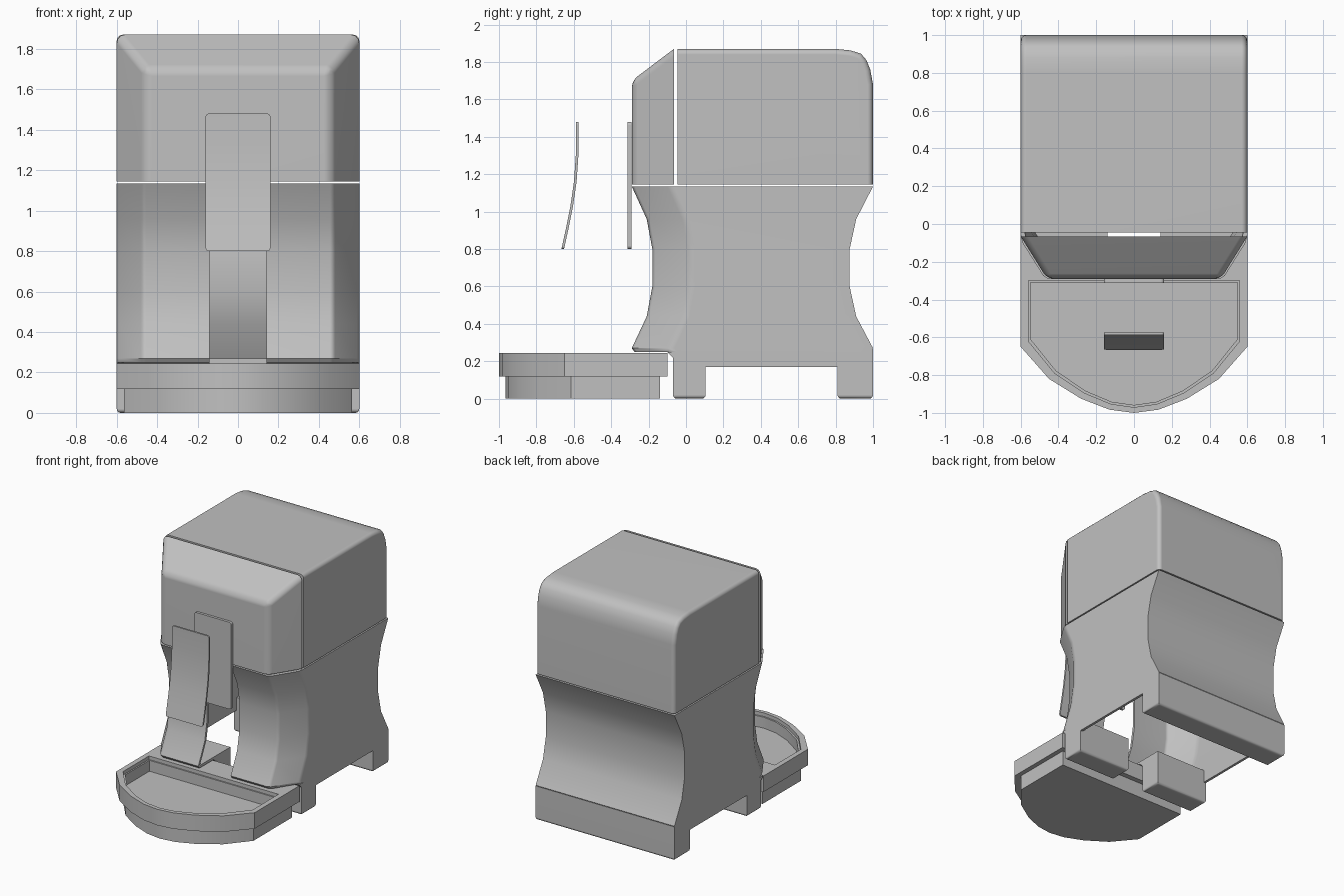
import bpy, bmesh
from mathutils import Vector

cube = bpy.data.objects.get("Cube")
if cube:
    bpy.data.objects.remove(cube, do_unlink=True)

grey = bpy.data.materials.new("plain_grey")
grey.use_nodes = True
COLOUR = (0.53, 0.53, 0.53, 1)
grey.diffuse_color = COLOUR
grey.node_tree.nodes["Principled BSDF"].inputs["Base Color"].default_value = COLOUR


def loft(name, loops, bevel=0, pick=None, segments=3):
    """Skin a list of equal-length closed loops, cap the ends, round picked edges."""
    bm = bmesh.new()
    rings = [[bm.verts.new(p) for p in loop] for loop in loops]
    n = len(rings[0])
    for a, b in zip(rings, rings[1:]):
        for i in range(n):
            j = (i + 1) % n
            bm.faces.new((a[i], a[j], b[j], b[i]))
    bm.faces.new(rings[0])
    bm.faces.new(rings[-1])
    bmesh.ops.recalc_face_normals(bm, faces=bm.faces)
    if bevel:
        edges = [e for e in bm.edges if pick is None or
                 (e.calc_face_angle(0) > 0.7 and pick(*e.verts[0].co, *e.verts[1].co))]
        bmesh.ops.bevel(bm, geom=edges, offset=bevel, segments=segments,
                        profile=0.5, affect='EDGES', clamp_overlap=True)
    mesh = bpy.data.meshes.new(name)
    bm.to_mesh(mesh)
    bm.free()
    mesh.materials.append(grey)
    obj = bpy.data.objects.new(name, mesh)
    bpy.context.collection.objects.link(obj)
    return obj


def prism(name, profile, x0, x1, **kw):
    """Extrude a (y, z) profile along x."""
    return loft(name, [[(x, y, z) for y, z in profile] for x in (x0, x1)], **kw)


def slab(name, plan, z0, z1, **kw):
    """Extrude an (x, y) plan along z."""
    return loft(name, [[(x, y, z) for x, y in plan] for z in (z0, z1)], **kw)


def rect(a0, a1, b0, b1):
    return [(a0, b0), (a1, b0), (a1, b1), (a0, b1)]


def cut(obj, *cutters):
    """Subtract cutters, bake the result and remove them."""
    for c in cutters:
        mod = obj.modifiers.new("cut", 'BOOLEAN')
        mod.operation = 'DIFFERENCE'
        mod.solver = 'EXACT'
        mod.object = c
    bpy.context.view_layer.update()
    deps = bpy.context.evaluated_depsgraph_get()
    mesh = bpy.data.meshes.new_from_object(obj.evaluated_get(deps))
    obj.modifiers.clear()
    obj.data = mesh
    for c in cutters:
        bpy.data.objects.remove(c, do_unlink=True)
    return obj


def smooth(obj, angle=0.6):
    bpy.ops.object.select_all(action='DESELECT')
    obj.select_set(True)
    bpy.context.view_layer.objects.active = obj
    bpy.ops.object.shade_smooth_by_angle(angle=angle)
    mod = obj.modifiers.new("weighted", 'WEIGHTED_NORMAL')
    mod.keep_sharp = True


# Hopper: box with a big soft curve at the top back
hopper_profile = [(-0.045, 1.145), (-0.045, 1.87), (0.8, 1.87), (0.88, 1.862), (0.935, 1.845),
                  (0.965, 1.81), (0.985, 1.76), (1, 1.68), (1, 1.145)]
smooth(prism("hopper", hopper_profile, -0.6, 0.6, bevel=0.03,
             pick=lambda x, y, z, u, v, w: x == u and y + v > -0.05 and z + w > 2.5))

# Front cover: tapers towards the front
cover_loops = [[(-w, y, 1.145), (w, y, 1.145), (w, y, top), (-w, y, top)]
               for y, w, top in ((-0.065, 0.6, 1.87), (-0.29, 0.46, 1.70))]
smooth(loft("front_cover", cover_loops, bevel=0.035,
            pick=lambda x, y, z, u, v, w: z + w > 2.8 and y + v < -0.2))

# Waisted body: (height, front y, back y)
levels = [(0.25, -0.275, 0.985), (0.27, -0.29, 1), (0.44, -0.21, 0.91), (0.6, -0.18, 0.875),
          (0.8, -0.18, 0.875), (0.96, -0.21, 0.91), (1.135, -0.29, 1)]
corner = [(0.6, 0.23), (0.59, 0.19), (0.48, 0.015), (0.455, 0)]


def body_ring(z, front, back, t):
    half = [(0.6 - t, back - t)] + [(x - t, front + t + dy) for x, dy in corner]
    return [(x, y, z) for x, y in half] + [(-x, y, z) for x, y in reversed(half)]


body = loft("body", [body_ring(*lv, 0) for lv in levels])
inner_levels = levels[1:-1] + [(1.16, -0.30, 1.01)]
cut(body,
    loft("hollow", [body_ring(*lv, 0.02) for lv in inner_levels]),
    slab("slot", rect(-0.14, 0.14, -0.5, 0.3), 0.1, 1.3),
    slab("floor_opening", rect(-0.58, 0.58, 0.105, 0.81), 0.1, 0.3))
smooth(body)

# Feet and side skirts
bottom = lambda x, y, z, u, v, w: z == w == 0
front_foot = [(-0.1, 0.25), (-0.07, 0.22), (-0.07, 0), (0.105, 0), (0.105, 0.25)]
for side, label in ((1, "left"), (-1, "right")):
    smooth(prism(label + "_front_foot", front_foot, side * 0.14, side * 0.6,
                 bevel=0.02, pick=bottom))
    prism(label + "_skirt", rect(0.105, 0.81, 0.17, 0.27), side * 0.58, side * 0.6)
smooth(prism("back_foot", rect(0.81, 1, 0, 0.265), -0.6, 0.6, bevel=0.02, pick=bottom))

# Bowl: rounded plan, upper band, narrower base and hollow
arc = [(0.6, -0.65), (0.45, -0.82), (0.28, -0.925), (0.13, -0.983)]


def bowl_plan(back, sx, inset):
    half = [(0.6 * sx, back)] + [(x * sx, y + inset) for x, y in arc]
    return half + [(0, -1 + inset)] + [(-x, y) for x, y in reversed(half)]


bowl = slab("bowl_band", bowl_plan(-0.1, 1, 0), 0.118, 0.243)
cut(bowl, slab("recess", bowl_plan(-0.3, 0.933, 0.03), 0.215, 0.4),
    slab("well", bowl_plan(-0.31, 0.915, 0.042), 0.13, 0.4))
smooth(bowl, 0.45)
smooth(slab("bowl_base", bowl_plan(-0.14, 0.94, 0.035), 0, 0.118), 0.45)

# Front plate and the curved chute tongue ahead of it
upright = lambda x, y, z, u, v, w: y != v and z == w and abs(y - v) < 0.03 and x == u
smooth(prism("front_plate", rect(-0.312, -0.292, 0.8, 1.48), -0.16, 0.16,
             bevel=0.018, pick=upright))
path = [(-0.574, 1.48), (-0.574, 1.32), (-0.585, 1.16), (-0.604, 1.03), (-0.628, 0.91), (-0.652, 0.8)]
tongue = path + [(y - 0.014, z) for y, z in reversed(path)]
smooth(prism("chute_tongue", tongue, -0.16, 0.16, bevel=0.015, pick=upright))
